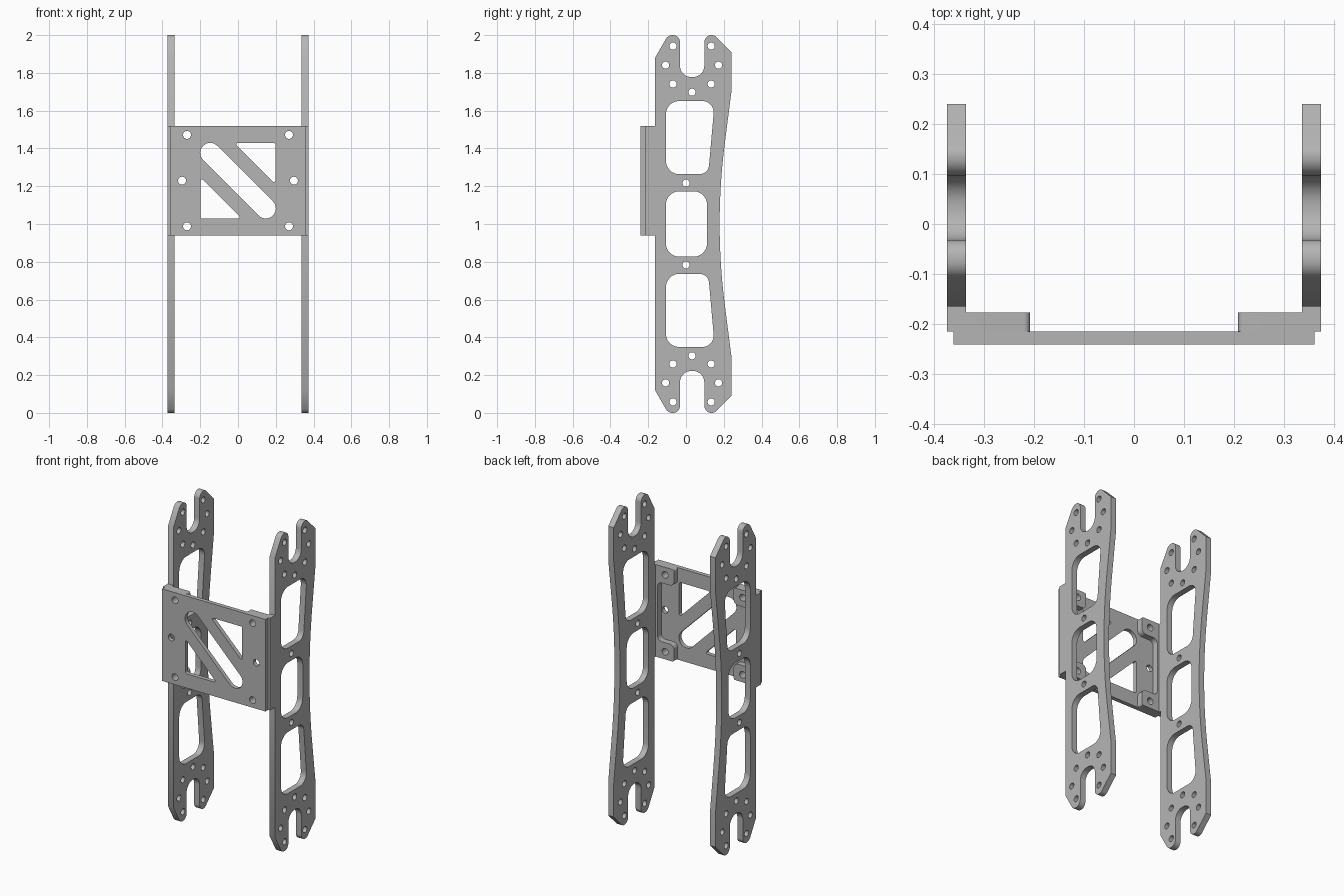
import bpy, bmesh, math
from mathutils import Matrix, Vector

cube = bpy.data.objects.get("Cube")
if cube:
    bpy.data.objects.remove(cube)

GREY = (0.46, 0.46, 0.46, 1)
metal = bpy.data.materials.new("plain_grey")
metal.use_nodes = True
metal.diffuse_color = GREY
metal.node_tree.nodes["Principled BSDF"].inputs["Base Color"].default_value = GREY

SIDE = Matrix(((0, 0, 1, 0), (1, 0, 0, 0), (0, 1, 0, 0), (0, 0, 0, 1)))   # profile in y, z
FRONT = Matrix(((1, 0, 0, 0), (0, 0, -1, 0), (0, 1, 0, 0), (0, 0, 0, 1)))  # profile in x, z


def rounded(corners):
    """Outline from (u, v, radius) corners, each filleted."""
    out = []
    for i, (u, v, r) in enumerate(corners):
        p = Vector((u, v))
        if r == 0:
            out.append(p)
            continue
        a = (Vector(corners[i - 1][:2]) - p).normalized()
        b = (Vector(corners[(i + 1) % len(corners)][:2]) - p).normalized()
        half = a.angle(b) / 2
        centre = p + (a + b).normalized() * r / math.sin(half)
        start = p + a * r / math.tan(half) - centre
        sweep = start.angle_signed(p + b * r / math.tan(half) - centre)
        steps = max(3, int(abs(sweep) / 0.17))
        for k in range(steps + 1):
            t = -sweep * k / steps
            out.append(centre + Matrix.Rotation(t, 2) @ start)
    return out


def circle(u, v, r=0.019, n=24):
    return [Vector((u + r * math.cos(math.tau * k / n), v + r * math.sin(math.tau * k / n)))
            for k in range(n)]


def flip(pts):
    """Mirror an outline top to bottom about mid height."""
    return [Vector((p.x, 2 - p.y)) for p in reversed(pts)]


def plate(name, loops, thickness, frame, offset):
    """Flat plate from an outline and its holes."""
    curve = bpy.data.curves.new(name, 'CURVE')
    curve.dimensions = '2D'
    curve.fill_mode = 'BOTH'
    curve.extrude = thickness / 2
    for loop in loops:
        spline = curve.splines.new('POLY')
        spline.points.add(len(loop) - 1)
        for point, p in zip(spline.points, loop):
            point.co = (p.x, p.y, 0, 1)
        spline.use_cyclic_u = True
    temp = bpy.data.objects.new(name + "_curve", curve)
    bpy.context.scene.collection.objects.link(temp)
    bpy.context.view_layer.update()
    mesh = bpy.data.meshes.new_from_object(temp.evaluated_get(bpy.context.evaluated_depsgraph_get()))
    bpy.data.objects.remove(temp)
    mesh.name = name
    mesh.transform(Matrix.Translation(offset) @ frame)
    bm = bmesh.new()
    bm.from_mesh(mesh)
    bmesh.ops.remove_doubles(bm, verts=bm.verts, dist=0.0001)
    bmesh.ops.recalc_face_normals(bm, faces=bm.faces)
    bm.to_mesh(mesh)
    bm.free()
    mesh.materials.clear()
    mesh.materials.append(metal)
    obj = bpy.data.objects.new(name, mesh)
    bpy.context.scene.collection.objects.link(obj)
    bpy.ops.object.select_all(action='DESELECT')
    obj.select_set(True)
    bpy.context.view_layer.objects.active = obj
    bpy.ops.object.shade_smooth_by_angle(angle=math.radians(30))
    return obj


# Side plate outline: forked ends, straight front edge, waisted rear edge
fork = rounded([(-0.165, 1.878, 0), (-0.095, 2, 0.04), (-0.032, 2, 0.036),
                (-0.032, 1.778, 0.06), (0.097, 1.778, 0.06), (0.097, 2, 0.038),
                (0.15, 2, 0.03), (0.24, 1.91, 0), (0.24, 1.698, 0)])
waist = [Vector((0.178 + 0.15 * d * d, 1 + d)) for d in [0.44 - 0.055 * k for k in range(17)]]
outline = fork + waist + flip(fork)

# Side plate windows and bolt holes
upper_window = rounded([(-0.106, 1.651, 0.07), (0.152, 1.651, 0.06),
                        (0.118, 1.264, 0.05), (-0.106, 1.264, 0.07)])
middle_window = rounded([(-0.106, 1.173, 0.07), (0.111, 1.173, 0.07),
                         (0.111, 0.827, 0.07), (-0.106, 0.827, 0.07)])
bolts = [circle(0.032, 1.698), circle(0, 1.217)]
for dy, z in ((0.101, 1.942), (0.14, 1.841), (0.101, 1.741)):
    bolts += [circle(0.032 - dy, z), circle(0.032 + dy, z)]
half = [upper_window] + bolts
side_loops = [outline, middle_window] + half + [flip(h) for h in half]

# Bracket: C shape with a bolted tab at each end
LOW, HIGH = 0.94, 1.519
MID = (LOW + HIGH) / 2
for s, side in ((1, "left"), (-1, "right")):
    plate(side + "_side_plate", side_loops, 0.038, SIDE, (s * 0.354, 0, 0))
    c_shape = rounded([(0.373, LOW, 0), (0.373, HIGH, 0), (0.208, HIGH, 0.012),
                       (0.208, HIGH - 0.105, 0.03), (0.322, HIGH - 0.105, 0.03),
                       (0.322, LOW + 0.105, 0.03), (0.208, LOW + 0.105, 0.03),
                       (0.208, LOW, 0.012)])
    loops = [c_shape] + [circle(0.27, MID + d, 0.021) for d in (-0.242, 0.242)]
    loops = [[Vector((s * p.x, p.y)) for p in loop] for loop in loops]
    plate(side + "_bracket", loops, 0.038, FRONT, (0, -0.196, 0))
    strip = [Vector((s * u, v)) for u, v in
             ((0.335, LOW), (0.373, LOW), (0.373, HIGH), (0.335, HIGH))]
    plate(side + "_bracket_flange", [strip], 0.012, FRONT, (0, -0.171, 0))

# Front panel with a diagonal slot, two triangular windows and six holes
panel = rounded([(-0.36, LOW, 0), (-0.36, HIGH, 0), (0.36, HIGH, 0), (0.36, LOW, 0)])
R, E = 0.053, 0.147
slot = [Vector((s * E + R * math.cos(a), MID - s * E + R * math.sin(a)))
        for s in (1, -1) for k in range(17)
        for a in [math.pi * (k / 16 - 0.75 + (s < 0))]]
triangle = rounded([(-0.02, MID + 0.2, 0.008), (0.198, MID + 0.2, 0.01),
                    (0.198, MID - 0.018, 0.008)])
triangle_low = [Vector((-p.x, 2 * MID - p.y)) for p in triangle]
holes = [circle(s * u, MID + d, 0.021) for s in (1, -1)
         for u, d in ((0.27, -0.242), (0.27, 0.242), (0.296, 0))]
plate("front_panel", [panel, slot, triangle, triangle_low] + holes, 0.026, FRONT, (0, -0.228, 0))
